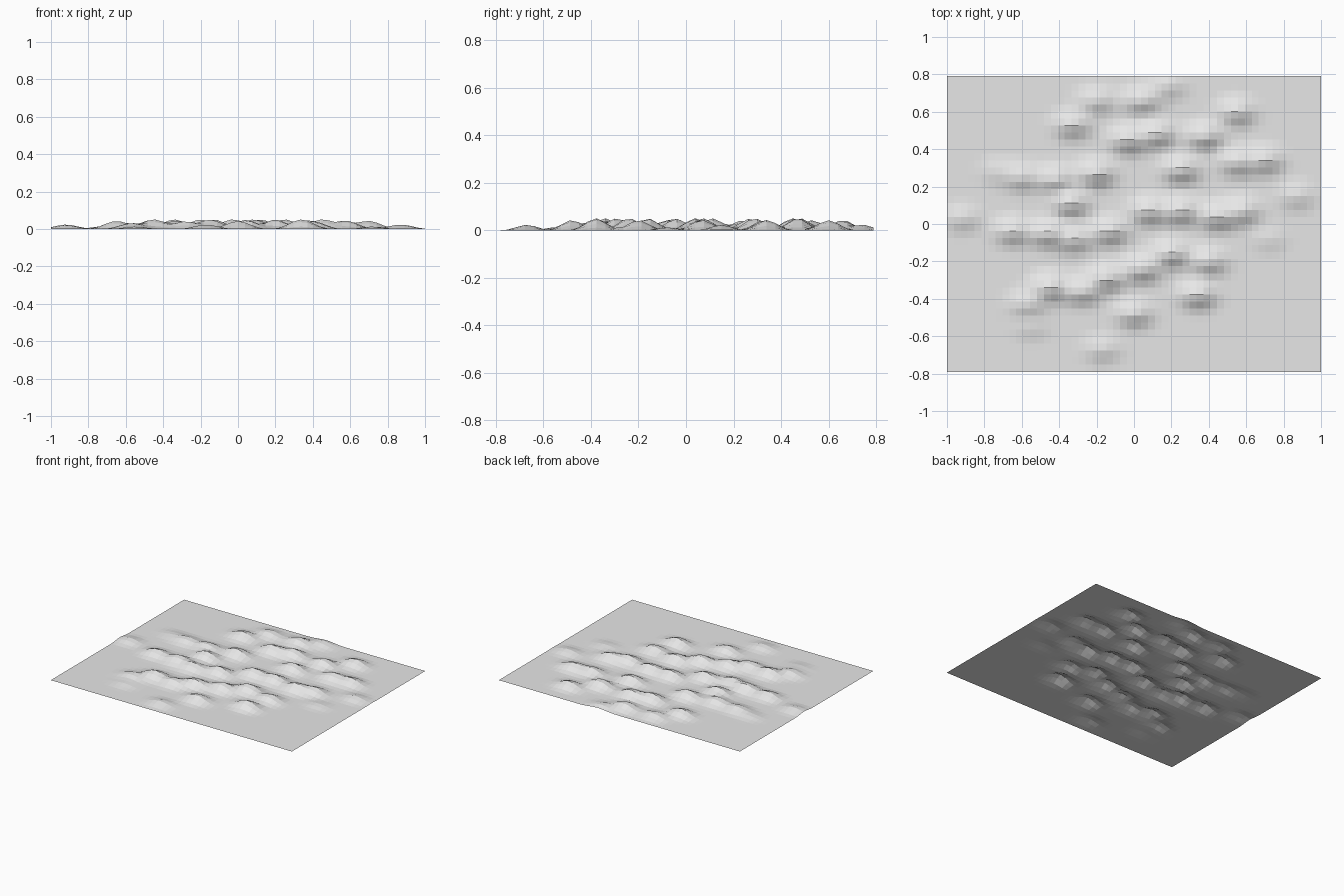
import bpy
import bmesh
import math

WIDTH, DEPTH = 2.0, 1.58
COLUMNS, ROWS = 54, 42
PEAK_LIMIT = 0.057
SPREAD_X, SPREAD_Y = 0.088, 0.062

# Hill tops grouped by height, positions in hundredths of a unit
HILLS = {
    0.052: [(8, 7), (25, 7), (-3, 45), (12, 48), (38, 47), (25, 29), (-20, 27),
            (-46, -5), (-34, 11), (-13, -4), (45, 4), (20, -16), (4, -24),
            (-15, -29), (-45, -34), (34, -38)],
    0.044: [(4, 66), (-33, 53), (55, 60), (70, 34), (55, 33), (-42, 24),
            (-65, -4), (58, 7), (40, -20), (-28, -36), (0, -48), (-32, -8)],
    0.034: [(-20, 66), (-60, 25), (-57, -43)],
    0.025: [(18, 74), (87, 15), (-92, 3), (-17, -67)],
    0.014: [(72, -8), (-73, 28), (-55, -55)],
}


def remove_default_cube():
    cube = bpy.data.objects.get("Cube")
    if cube:
        bpy.data.objects.remove(cube, do_unlink=True)


def make_material(name, colour):
    material = bpy.data.materials.new(name)
    material.use_nodes = True
    material.diffuse_color = colour
    shader = next(node for node in material.node_tree.nodes
                  if node.type == "BSDF_PRINCIPLED")
    shader.inputs["Base Color"].default_value = colour
    return material


def terrain_height(x, y):
    """Blend the soft hills so that overlapping tops level off."""
    remaining = 1.0
    for height, centres in HILLS.items():
        for centre_x, centre_y in centres:
            across = (x - centre_x / 100) / SPREAD_X
            along = (y - centre_y / 100) / SPREAD_Y
            falloff = math.exp(-(across * across + along * along))
            remaining *= 1.0 - falloff * height / PEAK_LIMIT
    height = PEAK_LIMIT * (1.0 - remaining)
    # Keep the surrounding plain perfectly flat
    return max(0.0, height - 0.001)


# Thin open sheet of square cells raised into rolling hills
def build_terrain(material):
    mesh = bpy.data.meshes.new("hilly_ground")
    bm = bmesh.new()
    bmesh.ops.create_grid(bm, x_segments=COLUMNS, y_segments=ROWS, size=1.0)
    for vertex in bm.verts:
        vertex.co.x *= WIDTH / 2
        vertex.co.y *= DEPTH / 2
        vertex.co.z = terrain_height(vertex.co.x, vertex.co.y)
    for face in bm.faces:
        face.smooth = False
    bm.to_mesh(mesh)
    bm.free()
    mesh.materials.append(material)
    terrain = bpy.data.objects.new("hilly_ground", mesh)
    bpy.context.collection.objects.link(terrain)
    return terrain


remove_default_cube()
build_terrain(make_material("light grey", (0.8, 0.8, 0.8, 1.0)))
